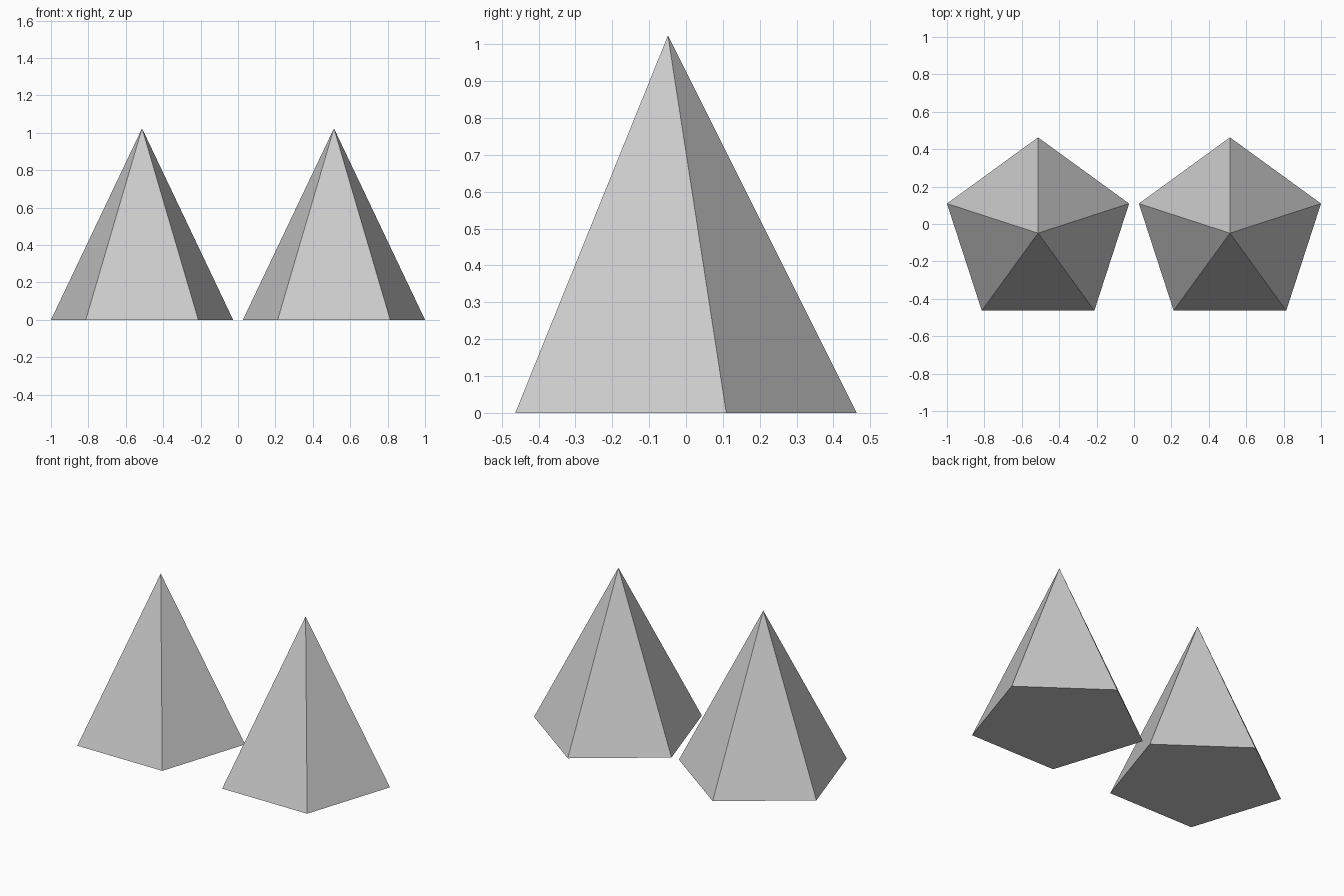
import bpy

if "Cube" in bpy.data.objects:
    bpy.data.objects.remove(bpy.data.objects["Cube"])

RADIUS = 0.512   # pentagon corner radius
HEIGHT = 1.024
OFFSET_X = 0.513
OFFSET_Y = -0.049  # centres the pentagon's bounds on y = 0


def pyramid(name, x):
    # Five-sided pyramid with a closed base, one corner pointing to the back
    bpy.ops.mesh.primitive_cone_add(vertices=5, radius1=RADIUS, radius2=0,
                                    depth=HEIGHT, end_fill_type='NGON',
                                    location=(x, OFFSET_Y, HEIGHT / 2))
    bpy.context.object.name = name


# Matching pair, side by side
for name, side in (("left_pyramid", -1), ("right_pyramid", 1)):
    pyramid(name, side * OFFSET_X)
